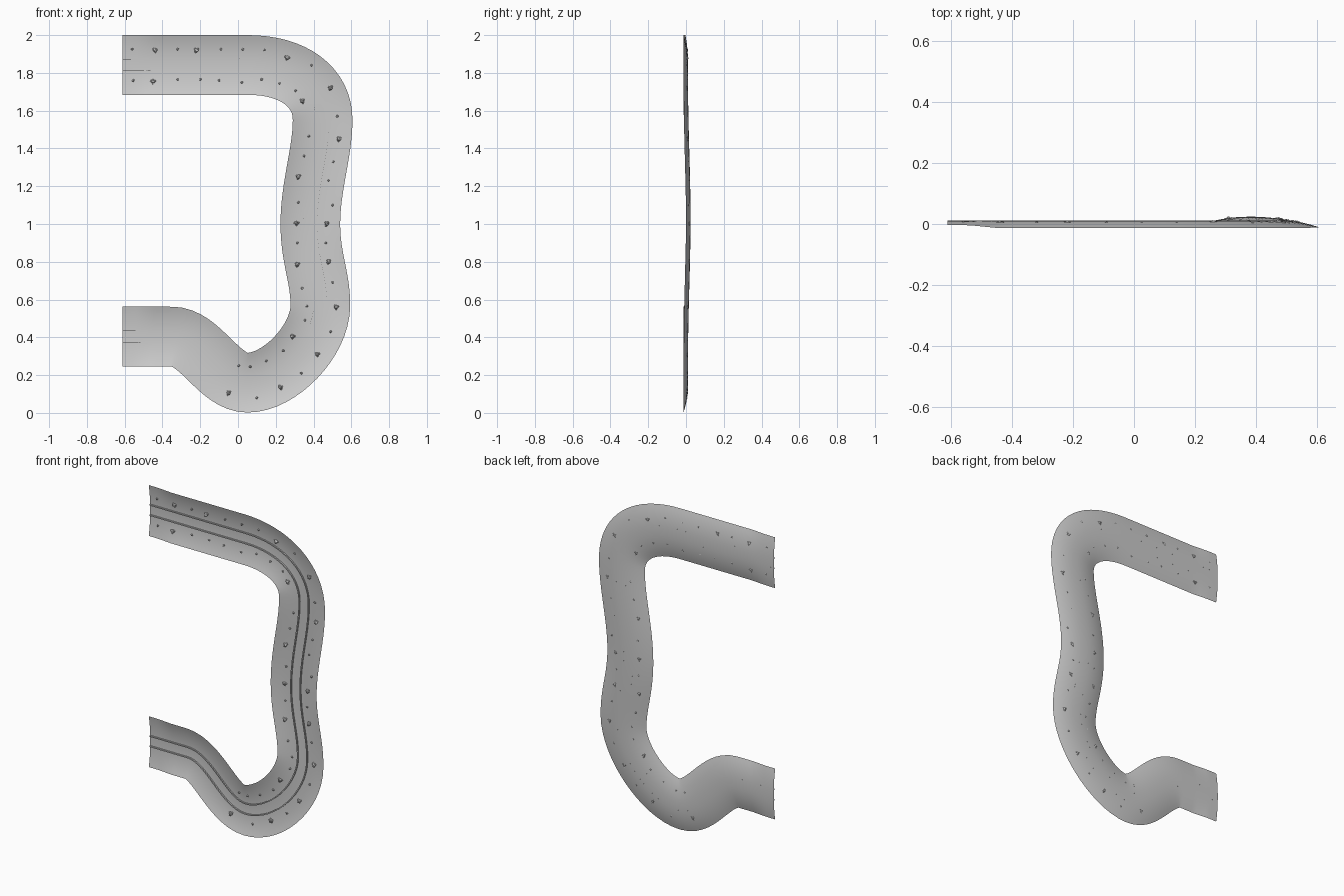
import bpy, bmesh, math, random
from mathutils import Vector, Matrix
from mathutils.geometry import interpolate_bezier

if "Cube" in bpy.data.objects:
    bpy.data.objects.remove(bpy.data.objects["Cube"])

random.seed(4)
HALF = 0.158      # half width of the channel
EDGE = 0.024      # how far the banks rise towards the front

# centre line in (x, z): anchor, handle, handle, anchor ...
PATH = [(-0.612, 1.842), (-0.4, 1.842), (-0.17, 1.842),
        (0.05, 1.842), (0.30, 1.842), (0.45, 1.72),
        (0.448, 1.55), (0.448, 1.38), (0.383, 1.20),
        (0.383, 1.0), (0.383, 0.82), (0.436, 0.72),
        (0.436, 0.57), (0.436, 0.38), (0.22, 0.160),
        (0.05, 0.160), (-0.10, 0.160), (-0.20, 0.404),
        (-0.35, 0.404), (-0.44, 0.404), (-0.52, 0.404), (-0.612, 0.404)]


def centre_line():
    pts = [Vector((x, 0, z)) for x, z in PATH]
    out = []
    for i in range(0, len(pts) - 1, 3):
        out += interpolate_bezier(*pts[i:i + 4], 17)[:-1]
    return out + [pts[-1]]


LINE = centre_line()
SIDE = []
for i in range(len(LINE)):
    d = (LINE[min(i + 1, len(LINE) - 1)] - LINE[max(i - 1, 0)]).normalized()
    SIDE.append(Vector((-d.z, 0, d.x)))     # outer side of the bend


def surface_y(p, t):
    """Height of the bed: dished section, bulging back in the middle run."""
    f = min(max((p.z - 0.3) / 1.45, 0), 1)
    bulge = 0.013 * math.sin(math.pi * f) ** 2
    k = min(max((p.x + 0.55) / 0.1, 0), 1)
    depth = 0.014 + (EDGE - 0.014) * k
    return 0.011 + bulge - depth * abs(t) ** 2.2


def sweep(name, section, closed):
    """Sweep (offset, lift) points along the centre line."""
    bm = bmesh.new()
    rows = []
    for p, s in zip(LINE, SIDE):
        row = []
        for off, lift in section:
            v = p + s * off
            v.y = surface_y(p, off / HALF) - lift
            row.append(bm.verts.new(v))
        rows.append(row)
    n = len(section)
    for a, b in zip(rows, rows[1:]):
        for j in range(n if closed else n - 1):
            k = (j + 1) % n
            bm.faces.new((a[j], a[k], b[k], b[j]))
    if closed:
        bm.faces.new(rows[0])
        bm.faces.new(rows[-1][::-1])
        bmesh.ops.recalc_face_normals(bm, faces=bm.faces)
    else:
        bm.normal_update()
        if sum(f.normal.y for f in bm.faces) > 0:
            bmesh.ops.reverse_faces(bm, faces=bm.faces)
    return finish(name, bm, True)


def finish(name, bm, smooth):
    me = bpy.data.meshes.new(name)
    bm.to_mesh(me)
    bm.free()
    ob = bpy.data.objects.new(name, me)
    bpy.context.collection.objects.link(ob)
    if smooth:
        bpy.ops.object.select_all(action='DESELECT')
        ob.select_set(True)
        bpy.context.view_layer.objects.active = ob
        bpy.ops.object.shade_smooth_by_angle(angle=math.radians(40))
    return ob


# dished track bed
sweep("track_bed", [(HALF * (i / 8 - 1), 0) for i in range(17)], False)

# pair of thin rails
for name, o in (("outer_rail", 0.032), ("inner_rail", -0.032)):
    w = 0.0035
    sweep(name, [(o - w, 0), (o + w, 0), (o + w, 0.008), (o - w, 0.008)], True)

# stones scattered on both banks, (x, z)
LARGE = [(-0.44, 1.92), (-0.22, 1.92), (-0.45, 1.755), (0.26, 1.88), (0.49, 1.72),
         (0.535, 1.45), (0.34, 1.65), (0.32, 1.25), (0.47, 1.0), (0.31, 1.005),
         (0.315, 0.785), (0.48, 0.80), (0.52, 0.56), (0.42, 0.31), (0.29, 0.405),
         (0.225, 0.135), (-0.05, 0.105)]
SMALL = [(-0.56, 1.925), (-0.32, 1.925), (-0.09, 1.925), (0.025, 1.925), (0.14, 1.92),
         (0.39, 1.84), (0.525, 1.57), (0.505, 1.33), (0.48, 1.23), (0.50, 1.10),
         (0.465, 0.90), (0.50, 0.69), (0.49, 0.43), (0.10, 0.08), (0.335, 0.21),
         (-0.555, 1.76), (-0.32, 1.765), (-0.20, 1.765), (-0.10, 1.76), (0.02, 1.75),
         (0.125, 1.765), (0.22, 1.745), (0.305, 1.705), (0.375, 1.465), (0.35, 1.36),
         (0.32, 1.115), (0.315, 0.90), (0.34, 0.66), (0.365, 0.565), (0.355, 0.49),
         (0.24, 0.33), (0.15, 0.275), (0.065, 0.245), (0.005, 0.25)]


def stone(bm, x, z, r):
    q = Vector((x, 0, z))
    i = min(range(len(LINE)), key=lambda k: (LINE[k] - q).length)
    t = (q - LINE[i]).length / HALF
    q.y = surface_y(LINE[i], t) - r * 0.5
    vs = bmesh.ops.create_icosphere(bm, subdivisions=1, radius=r,
                                    matrix=Matrix.Translation(q))["verts"]
    for v in vs:
        v.co = q + (v.co - q) * random.uniform(0.8, 1.15)


bm = bmesh.new()
for x, z in SMALL:
    stone(bm, x, z, 0.007)
finish("small_stones", bm, False)

# larger stones are little clumps
bm = bmesh.new()
for x, z in LARGE:
    stone(bm, x, z, 0.012)
    for k in range(3):
        a = k * 2.1 + random.random()
        stone(bm, x + 0.010 * math.cos(a), z + 0.010 * math.sin(a), 0.006)
finish("stone_clumps", bm, False)
